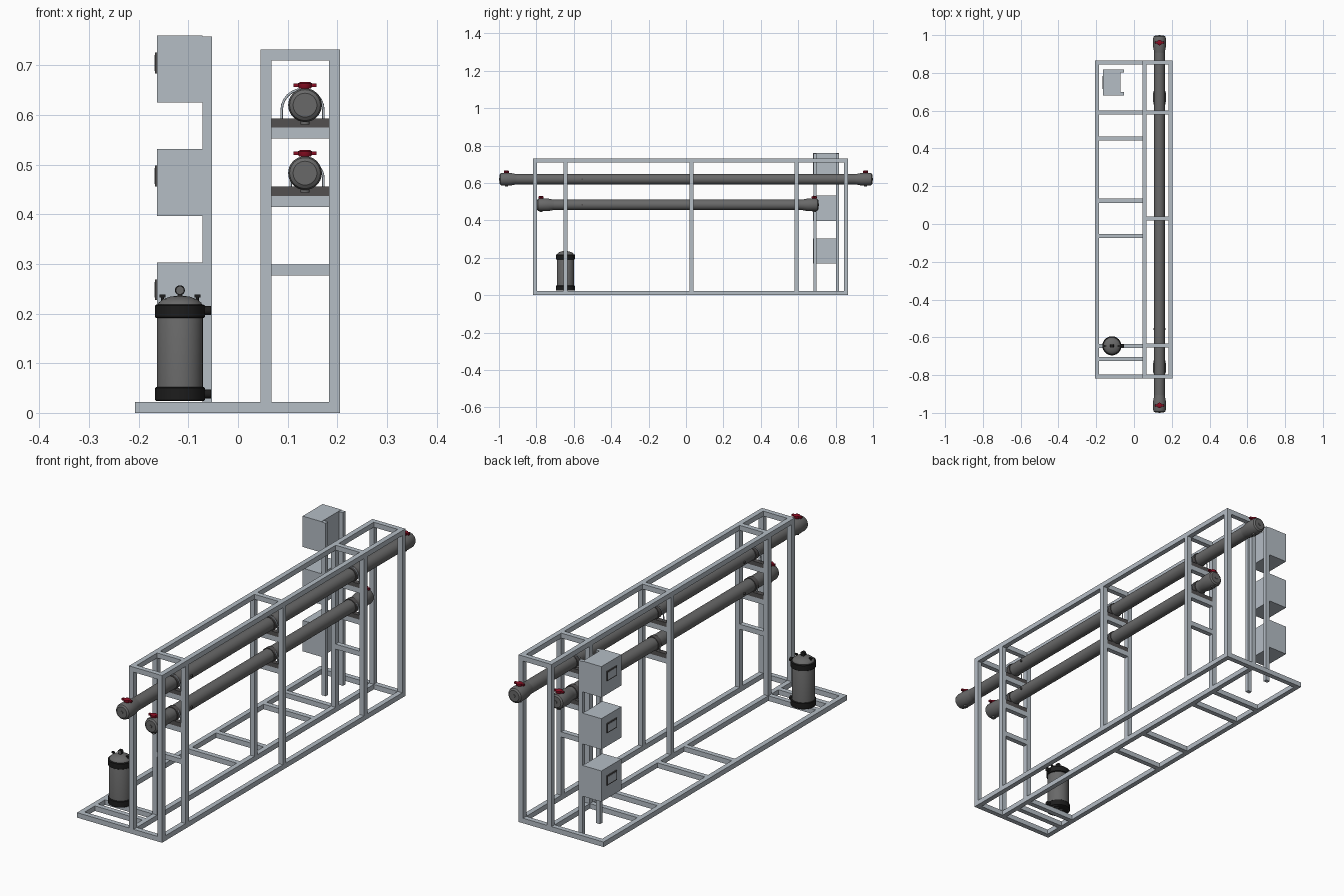
import bpy, bmesh, math
from mathutils import Matrix, Vector

if "Cube" in bpy.data.objects:
    bpy.data.objects.remove(bpy.data.objects["Cube"])


def material(name, r, g, b):
    m = bpy.data.materials.new(name)
    m.diffuse_color = (r, g, b, 1)
    m.use_nodes = True
    m.node_tree.nodes["Principled BSDF"].inputs["Base Color"].default_value = m.diffuse_color
    return m


STEEL = material("light steel", 0.46, 0.51, 0.56)
GREY = material("pipe grey", 0.14, 0.14, 0.14)
DARK = material("bracket grey", 0.085, 0.08, 0.08)
BLACK = material("black", 0.012, 0.012, 0.012)
RED = material("valve red", 0.25, 0.004, 0.016)


def finish(name, bm, mat, smooth=False):
    bmesh.ops.recalc_face_normals(bm, faces=bm.faces)
    me = bpy.data.meshes.new(name)
    bm.to_mesh(me)
    bm.free()
    ob = bpy.data.objects.new(name, me)
    bpy.context.collection.objects.link(ob)
    me.materials.append(mat)
    if smooth:
        bpy.ops.object.select_all(action='DESELECT')
        ob.select_set(True)
        bpy.context.view_layer.objects.active = ob
        bpy.ops.object.shade_smooth_by_angle(angle=math.radians(35))
    return ob


def boxes(name, spans, mat):
    """One object from boxes given as (x0, x1, y0, y1, z0, z1)."""
    bm = bmesh.new()
    for x0, x1, y0, y1, z0, z1 in spans:
        mid = Vector((x0 + x1, y0 + y1, z0 + z1)) / 2
        bmesh.ops.create_cube(bm, size=1, matrix=Matrix.Translation(mid)
                              @ Matrix.Diagonal((x1 - x0, y1 - y0, z1 - z0, 1)))
    return finish(name, bm, mat)


def lathe(name, profile, origin, axis, mat, n=32):
    """Turn (radius, height) points round an axis through origin."""
    bm = bmesh.new()
    turn = Matrix.Translation(origin) @ Vector((0, 0, 1)).rotation_difference(Vector(axis)).to_matrix().to_4x4()
    rings = [[bm.verts.new(turn @ Vector((r * math.cos(2 * math.pi * i / n), r * math.sin(2 * math.pi * i / n), h)))
              for i in range(n)] for r, h in profile]
    for a, b in zip(rings, rings[1:]):
        for i in range(n):
            bm.faces.new((a[i], a[(i + 1) % n], b[(i + 1) % n], b[i]))
    bm.faces.new(rings[0])
    bm.faces.new(rings[-1])
    return finish(name, bm, mat, True)


def rod(name, r, length, origin, axis, mat, n=16):
    return lathe(name, [(r, 0), (r, length)], origin, axis, mat, n)


# Frame layout
T = 0.022
Y0, Y1, TOP = -0.818, 0.866, 0.732
LEFT, INNER, OUTER = -0.207, 0.045, 0.183
STATIONS = [-0.655, 0.018, 0.58]
ENDS = [Y0, Y1 - T]

boxes("base_rails", [(x, x + T, Y0, Y1, 0, T) for x in (LEFT, INNER, OUTER)], STEEL)
boxes("base_end_bars", [(LEFT + T, OUTER, y, y + T, 0, T) for y in ENDS], STEEL)
boxes("base_cross_bars", [(LEFT + T, INNER, y - T / 2, y + T / 2, 0, T)
                          for y in (-0.715, -0.645, -0.063, 0.123, 0.452, 0.59)], STEEL)
boxes("top_rails", [(x, x + T, Y0, Y1, TOP - T, TOP) for x in (INNER, OUTER)], STEEL)
boxes("top_cross_bars", [(INNER + T, OUTER, y, y + T, TOP - T, TOP) for y in ENDS + STATIONS], STEEL)
boxes("posts", [(x, x + T, y, y + T, T, TOP - T) for x in (INNER, OUTER) for y in ENDS + STATIONS], STEEL)
bars = [(y, z) for y in STATIONS for z in (0.553, 0.415)] + [(y, 0.277) for y in STATIONS[::2]]
boxes("pipe_support_bars", [(INNER + T, OUTER, y, y + T, z, z + T) for y, z in bars], STEEL)

# Long pressure pipes with end caps, valves, clamps
PX = 0.135
for label, z, ya, yb, bolt_r in (("upper", 0.62, -1.0, 1.0, 0.042), ("lower", 0.483, -0.80, 0.711, 0.033)):
    rod(label + "_pipe", 0.028, yb - ya - 0.1, (PX, ya + 0.05, z), (0, 1, 0), GREY, 32)
    for end, y, s in (("front", ya, 1), ("back", yb, -1)):
        lathe(f"{label}_{end}_cap", [(0.006, 0), (0.006, 0.003), (0.024, 0.003), (0.031, 0.008), (0.034, 0.017),
                                     (0.034, 0.06), (0.029, 0.085), (0.028, 0.095)],
              (PX, y, z), (0, s, 0), GREY)
        v = y + s * 0.04 if label == "upper" else y + s * 0.025
        rod(f"{label}_{end}_drain", 0.009, 0.012, (PX, v, z - 0.039), (0, 0, 1), GREY)
        rod(f"{label}_{end}_valve_stem", 0.008, 0.008, (PX, v, z + 0.028), (0, 0, 1), DARK)
        lathe(f"{label}_{end}_valve_knob", [(0.012, 0), (0.014, 0.004), (0.014, 0.011), (0.009, 0.014)],
              (PX, v, z + 0.033), (0, 0, 1), RED, 20)
        boxes(f"{label}_{end}_valve_handle", [(PX - 0.023, PX + 0.023, v - 0.005, v + 0.005, z + 0.036, z + 0.044)], RED)
    rod(label + "_side_port", 0.005, 0.066, (PX - 0.033, -0.555, z), (1, 0, 0), DARK)
    # saddles fill the gap between bar and pipe
    low = 0.575 if label == "upper" else 0.437
    boxes(label + "_saddles", [(INNER + T, OUTER, y, y + T, low, z - 0.027) for y in STATIONS], DARK)
    for i, y in enumerate(STATIONS):
        rod(f"{label}_clamp_{i}", 0.031, T, (PX, y, z), (0, 1, 0), DARK, 32)
        # U bolt around the pipe
        cu = bpy.data.curves.new(f"{label}_u_bolt_{i}", 'CURVE')
        cu.dimensions = '3D'
        cu.bevel_depth, cu.bevel_resolution = 0.0025, 2
        cx = PX + 0.037 - bolt_r
        pts = [(cx + bolt_r, low)] + [(cx + bolt_r * math.cos(a * math.pi / 12),
                                       z - 0.01 + bolt_r * math.sin(a * math.pi / 12))
                                      for a in range(13)] + [(cx - bolt_r, low)]
        sp = cu.splines.new('POLY')
        sp.points.add(len(pts) - 1)
        for p, (px, pz) in zip(sp.points, pts):
            p.co = (px, y + T / 2, pz, 1)
        ob = bpy.data.objects.new(cu.name, cu)
        bpy.context.collection.objects.link(ob)
        cu.materials.append(STEEL)

# Filter tank
TX, TY = -0.117, -0.645
lathe("tank_body", [(0.046, 0.024), (0.046, 0.215), (0.043, 0.222), (0.034, 0.229), (0.02, 0.234), (0.006, 0.236)],
      (TX, TY, 0), (0, 0, 1), GREY, 40)
for name, z0, z1, zp in (("lower", 0.024, 0.052, 0.038), ("upper", 0.191, 0.218, 0.206)):
    lathe(f"tank_{name}_band", [(0.0475, z0), (0.0505, z0 + 0.002), (0.0505, z1 - 0.002), (0.0475, z1)],
          (TX, TY, 0), (0, 0, 1), BLACK, 40)
    rod(f"tank_{name}_port", 0.009, 0.02, (TX + 0.043, TY, zp), (1, 0, 0), BLACK)
rod("gauge_stem", 0.004, 0.008, (TX, TY, 0.233), (0, 0, 1), DARK)
rod("gauge_case", 0.010, 0.012, (TX, TY - 0.006, 0.247), (0, 1, 0), BLACK, 24)
rod("gauge_dial", 0.0075, 0.002, (TX, TY - 0.0075, 0.247), (0, 1, 0), GREY, 24)
for s in (-1, 1):
    bx = TX + s * 0.035
    rod("lid_bolt", 0.003, 0.016, (bx, TY, 0.221), (0, 0, 1), BLACK, 12)
    boxes("lid_wing_nut", [(bx - 0.006, bx + 0.006, TY - 0.003, TY + 0.003, 0.232, 0.238)], BLACK)

# Control boxes on two uprights
boxes("control_uprights", [(-0.072, -0.052, y, y + 0.017, 0, 0.758) for y in (0.681, 0.801)], STEEL)
for i, z in enumerate((0.168, 0.397, 0.625)):
    boxes(f"control_box_{i}", [(-0.163, -0.072, 0.68, 0.818, z, z + 0.135)], STEEL)
    c = z + 0.08
    boxes(f"screen_frame_{i}", [(-0.167, -0.163, 0.715, 0.783, c - 0.021, c + 0.021)], DARK)
    boxes(f"screen_{i}", [(-0.168, -0.166, 0.720, 0.778, c - 0.016, c + 0.016)], STEEL)
